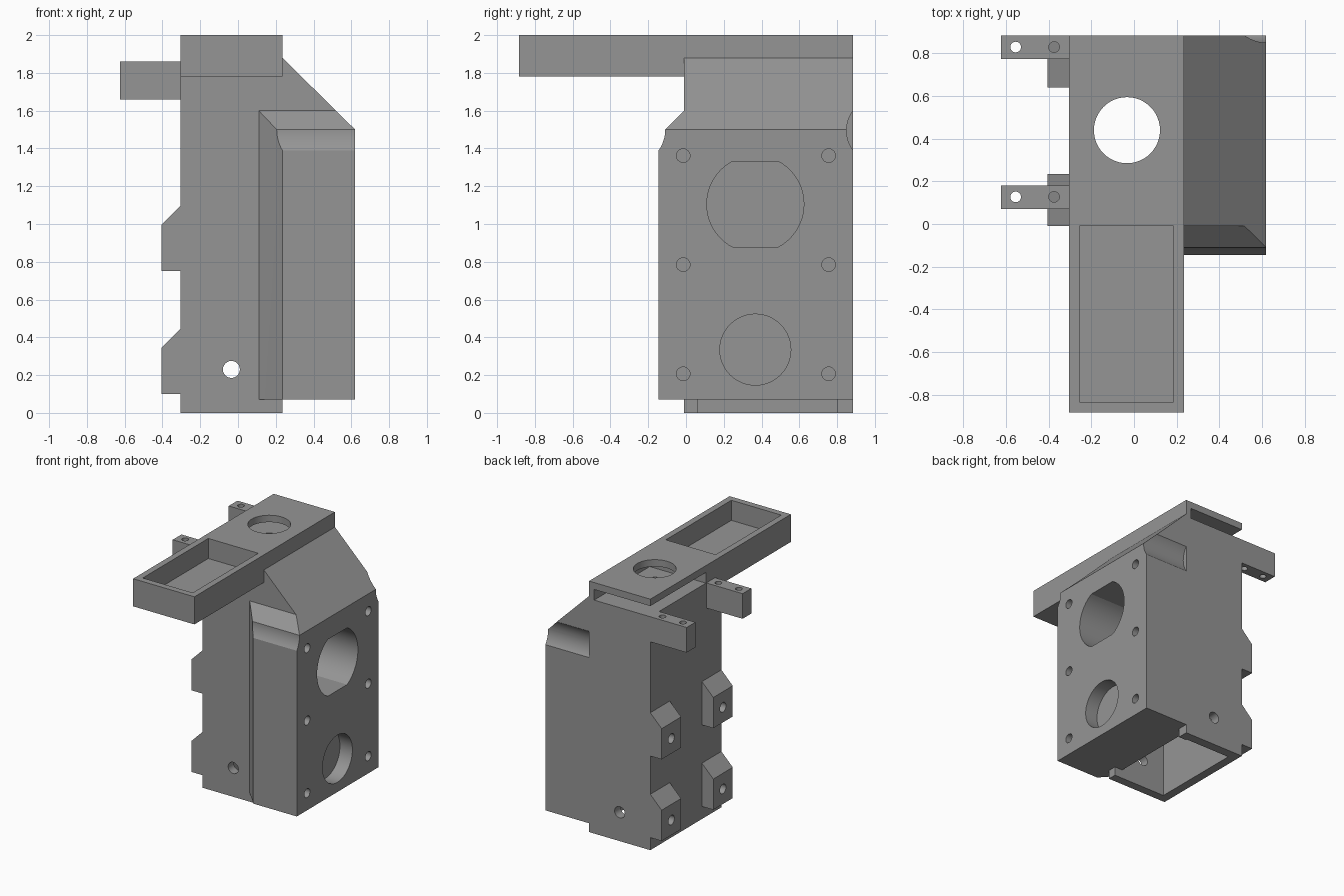
import bpy, bmesh, math
from mathutils import Vector

if "Cube" in bpy.data.objects:
    bpy.data.objects.remove(bpy.data.objects["Cube"])

grey = bpy.data.materials.new("mid_grey")
grey.diffuse_color = (0.3, 0.3, 0.3, 1)
grey.use_nodes = True
grey.node_tree.nodes["Principled BSDF"].inputs["Base Color"].default_value = grey.diffuse_color

def finish(bm, name):
    bmesh.ops.recalc_face_normals(bm, faces=bm.faces)
    me = bpy.data.meshes.new(name)
    bm.to_mesh(me)
    bm.free()
    me.materials.append(grey)
    ob = bpy.data.objects.new(name, me)
    bpy.context.collection.objects.link(ob)
    return ob

def prism(name, pts, axis, a, b):
    """Extrude a 2D profile from a to b along an axis."""
    place = {'x': lambda p, t: (t, p[0], p[1]),
             'y': lambda p, t: (p[0], t, p[1]),
             'z': lambda p, t: (p[0], p[1], t)}[axis]
    bm = bmesh.new()
    face = bm.faces.new([bm.verts.new(place(p, a)) for p in pts])
    ext = bmesh.ops.extrude_face_region(bm, geom=[face])
    move = Vector(place((0, 0), b - a))
    bmesh.ops.translate(bm, vec=move,
                        verts=[g for g in ext['geom'] if isinstance(g, bmesh.types.BMVert)])
    return finish(bm, name)

def box(name, x0, x1, y0, y1, z0, z1):
    return prism(name, [(x0, y0), (x1, y0), (x1, y1), (x0, y1)], 'z', z0, z1)

def rod(name, c, r, axis, a, b, n=48):
    pts = [(c[0] + r * math.cos(2 * math.pi * i / n), c[1] + r * math.sin(2 * math.pi * i / n))
           for i in range(n)]
    return prism(name, pts, axis, a, b)

def apply_bool(target, tool, op):
    mod = target.modifiers.new(op, 'BOOLEAN')
    mod.operation, mod.solver, mod.object = op, 'EXACT', tool
    bpy.context.view_layer.objects.active = target
    bpy.ops.object.modifier_apply(modifier=mod.name)
    bpy.data.objects.remove(tool, do_unlink=True)

# main housing and the long top plate
body = box("bracket_housing", -.305, .235, -.01, .885, 0, 1.9)
apply_bool(body, box("top_plate", -.305, .235, -.885, .885, 1.78, 2), 'UNION')

# side pod: sloped top, chamfered front lip with a scooped groove
pod = prism("side_pod", [(.1, .07), (.62, .07), (.62, 1.5), (.235, 1.88), (.1, 1.88)],
            'y', -.145, .885)
scoop = [(-.30 + math.sqrt(.19 ** 2 - (1.5 - z) ** 2), z)
         for z in [1.39 + .11 * i / 8 for i in range(9)]]
apply_bool(pod, prism("pod_side_profile", [(.885, .0), (-.145, .0)] + scoop
                      + [(-.01, 1.6), (-.01, 1.95), (.885, 1.95)], 'x', 0, .8), 'INTERSECT')
apply_bool(pod, prism("pod_plan_profile", [(.11, -.01), (.205, -.11), (.235, -.145), (.235, -.2),
                      (.7, -.2), (.7, .95), (.11, .95)], 'z', 0, 1.95), 'INTERSECT')
apply_bool(body, pod, 'UNION')

# mounting clips and tabs on the left side
for y0 in (-.01, .64):
    for z in (.1, .75):
        clip = prism("mount_clip", [(-.28, z), (-.405, z), (-.405, z + .245),
                                    (-.305, z + .345), (-.28, z + .345)], 'y', y0, y0 + .245)
        apply_bool(body, clip, 'UNION')
for y0 in (.07, .775):
    apply_bool(body, box("tab", -.625, -.27, y0, y0 + .11, 1.66, 1.86), 'UNION')

cuts = [
    # inner cavity, bottom notch, top pocket and rear slot
    box("cavity", -.235, .165, .06, .81, -.1, 1.72),
    box("notch", .1, .25, .06, .80, -.1, .07),
    box("pocket", -.255, .185, -.835, -.01, 1.84, 2.1),
    box("slot", -.4, .19, .185, 1, 1.86, 1.945),
    # round top opening and cross hole
    rod("top_hole", (-.033, .44), .155, 'z', 1.6, 2.1),
    rod("cross_hole", (-.035, .23), .045, 'y', -.3, 1, 24),
    # scoop across the back of the pod
    rod("rear_scoop", (1.025, 1.495), .175, 'x', .235, .8, 64),
    # lower blind hole on the right face
    rod("lower_hole", (.367, .335), .188, 'x', .51, .8),
]
# upper opening: circle with flattened top and bottom
oval = []
for i in range(64):
    t = 2 * math.pi * i / 64
    oval.append((.367 + .257 * math.cos(t), 1.105 + max(-.226, min(.226, .257 * math.sin(t)))))
cuts.append(prism("upper_hole", oval, 'x', .1, .8))
# screw holes
for y in (-.015, .755):
    for z in (.207, .785, 1.362):
        cuts.append(rod("screw_hole", (y, z), .036, 'x', .5, .8, 24))
for y in (.1125, .7625):
    for z in (.22, .87):
        cuts.append(rod("clip_hole", (y, z), .038, 'x', -.5, -.32, 24))
for y in (.127, .83):
    for x in (-.555, -.375):
        cuts.append(rod("tab_hole", (x, y), .025, 'z', 1.6, 1.9, 24))
for c in cuts:
    apply_bool(body, c, 'DIFFERENCE')

bpy.ops.object.select_all(action='DESELECT')
body.select_set(True)
bpy.context.view_layer.objects.active = body
bpy.ops.object.shade_smooth_by_angle(angle=math.radians(25))
